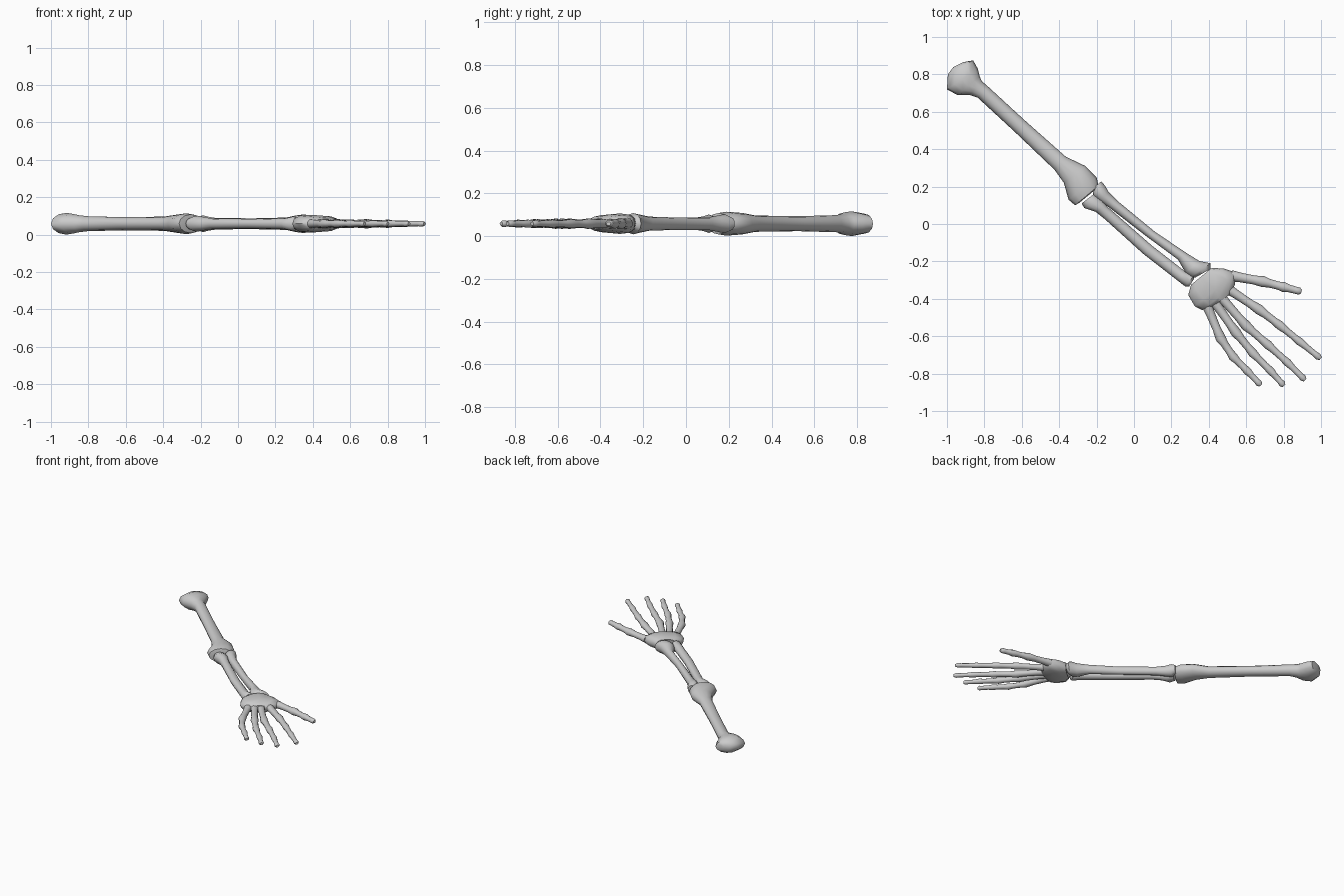
import bpy, bmesh, math
from mathutils import Vector

Z0 = 0.058   # height of the plane the bones lie in


def loft(name, stations, power=1.0, sides=12):
    """Skin rings; a station = left edge x,y, right edge x,y, half height."""
    bm = bmesh.new()
    rings = []
    for lx, ly, rx, ry, h in stations:
        left, right = Vector((lx, ly, Z0)), Vector((rx, ry, Z0))
        c, a = (left + right) / 2, (right - left) / 2
        ring = []
        for i in range(sides):
            t = 2 * math.pi * i / sides
            u, w = (math.copysign(abs(f) ** power, f) if abs(f) > 1e-6 else 0
                    for f in (math.cos(t), math.sin(t)))
            ring.append(bm.verts.new(c + a * u + Vector((0, 0, h * w))))
        rings.append(ring)
    for r, s in zip(rings, rings[1:]):
        for i in range(sides):
            j = (i + 1) % sides
            bm.faces.new((r[i], r[j], s[j], s[i]))
    bm.faces.new(rings[0])
    bm.faces.new(rings[-1])
    bmesh.ops.recalc_face_normals(bm, faces=bm.faces)
    me = bpy.data.meshes.new(name)
    bm.to_mesh(me)
    bm.free()
    ob = bpy.data.objects.new(name, me)
    bpy.context.collection.objects.link(ob)
    bpy.ops.object.select_all(action='DESELECT')
    ob.select_set(True)
    bpy.context.view_layer.objects.active = ob
    bpy.ops.object.shade_smooth_by_angle(angle=math.radians(50))
    return ob


def finger(name, joints, base=0.024):
    """Chain of slim bones with a swelling at every joint."""
    pts = [Vector(p) for p in joints]
    n = len(pts) - 1
    path = []
    for k in range(n):
        p, q = pts[k], pts[k + 1]
        r = base * (1 - 0.1 * k)
        path.append((p, r * (1.1 if k else 1.0)))
        path.append((p.lerp(q, 0.3), r * 0.85))
        path.append((p.lerp(q, 0.72), r * 0.8))
    path.append((pts[-1].lerp(pts[-2], 0.12), base * 0.65))
    path.append((pts[-1], base * 0.35))
    stations = []
    for i, (p, r) in enumerate(path):
        d = (path[min(i + 1, len(path) - 1)][0] - path[max(i - 1, 0)][0]).normalized()
        s = Vector((-d.y, d.x)) * r
        stations.append((p.x - s.x, p.y - s.y, p.x + s.x, p.y + s.y, r * 0.9))
    return loft(name, stations, sides=10)


# upper arm bone
loft("upper_arm_bone", [
    (-0.965, 0.840, -0.915, 0.865, 0.022),
    (-0.995, 0.800, -0.860, 0.875, 0.046),
    (-1.000, 0.720, -0.835, 0.830, 0.058),
    (-0.945, 0.690, -0.825, 0.790, 0.053),
    (-0.880, 0.690, -0.815, 0.765, 0.045),
    (-0.835, 0.675, -0.775, 0.730, 0.040),
    (-0.640, 0.495, -0.585, 0.555, 0.035),
    (-0.425, 0.290, -0.365, 0.360, 0.038),
    (-0.375, 0.220, -0.260, 0.310, 0.050),
    (-0.350, 0.130, -0.200, 0.250, 0.056),
    (-0.315, 0.100, -0.190, 0.205, 0.050),
    (-0.290, 0.115, -0.205, 0.185, 0.032)])

# two forearm bones
loft("forearm_bone_thumb_side", [
    (-0.215, 0.195, -0.175, 0.228, 0.030),
    (-0.220, 0.155, -0.155, 0.205, 0.045),
    (-0.190, 0.125, -0.135, 0.170, 0.038),
    (-0.135, 0.090, -0.090, 0.125, 0.030),
    (0.065, -0.065, 0.110, -0.040, 0.029),
    (0.235, -0.190, 0.280, -0.155, 0.033),
    (0.275, -0.260, 0.350, -0.198, 0.045),
    (0.300, -0.285, 0.410, -0.210, 0.050),
    (0.330, -0.285, 0.410, -0.240, 0.035)])
loft("forearm_bone_little_finger_side", [
    (-0.280, 0.110, -0.215, 0.160, 0.032),
    (-0.265, 0.085, -0.170, 0.130, 0.043),
    (-0.205, 0.065, -0.145, 0.095, 0.034),
    (-0.155, 0.025, -0.105, 0.060, 0.028),
    (0.050, -0.160, 0.095, -0.115, 0.026),
    (0.230, -0.300, 0.275, -0.255, 0.030),
    (0.275, -0.335, 0.320, -0.275, 0.040),
    (0.295, -0.335, 0.320, -0.295, 0.030)])

# wrist block
loft("wrist", [
    (0.325, -0.315, 0.405, -0.245, 0.034),
    (0.305, -0.325, 0.415, -0.235, 0.042),
    (0.290, -0.380, 0.480, -0.238, 0.048),
    (0.325, -0.440, 0.545, -0.260, 0.044),
    (0.365, -0.460, 0.540, -0.325, 0.036),
    (0.420, -0.440, 0.510, -0.380, 0.026)], power=0.8)

# thumb and fingers
digits = {
    "thumb": [(0.52, -0.277), (0.69, -0.308), (0.80, -0.337), (0.895, -0.362)],
    "index_finger": [(0.50, -0.345), (0.67, -0.458), (0.78, -0.542), (0.885, -0.628), (0.998, -0.720)],
    "middle_finger": [(0.46, -0.385), (0.60, -0.545), (0.715, -0.645), (0.82, -0.740), (0.915, -0.835)],
    "ring_finger": [(0.425, -0.41), (0.545, -0.580), (0.635, -0.690), (0.73, -0.785), (0.802, -0.865)],
    "little_finger": [(0.39, -0.435), (0.463, -0.610), (0.53, -0.710), (0.605, -0.785), (0.678, -0.862)],
}
for name, joints in digits.items():
    finger(name, joints, 0.03 if name == "thumb" else 0.028)
